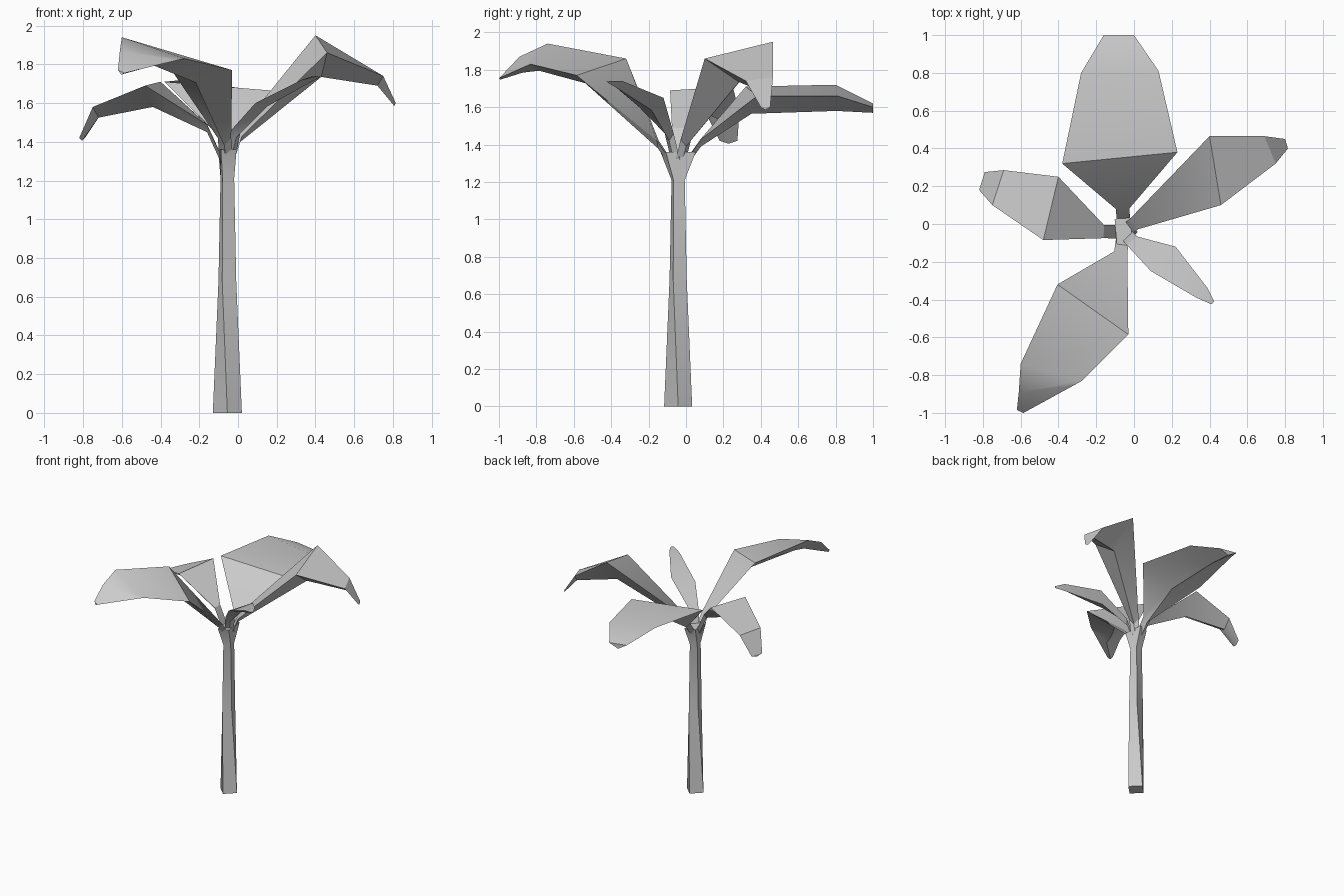
import bpy, bmesh, math
from mathutils import Vector

if "Cube" in bpy.data.objects:
    bpy.data.objects.remove(bpy.data.objects["Cube"])

AXIS = Vector((-0.055, -0.042, 0))   # trunk centre


def loft(name, rings, angle):
    """Skin a list of equal-sized rings into a closed, capped mesh."""
    bm = bmesh.new()
    rows = [[bm.verts.new(p) for p in ring] for ring in rings]
    n = len(rows[0])
    for a, b in zip(rows, rows[1:]):
        for i in range(n):
            j = (i + 1) % n
            bm.faces.new((a[i], a[j], b[j], b[i]))
    bm.faces.new(rows[0][::-1])
    bm.faces.new(rows[-1])
    bmesh.ops.recalc_face_normals(bm, faces=bm.faces)
    mesh = bpy.data.meshes.new(name)
    bm.to_mesh(mesh)
    bm.free()
    obj = bpy.data.objects.new(name, mesh)
    bpy.context.collection.objects.link(obj)
    bpy.ops.object.select_all(action='DESELECT')
    obj.select_set(True)
    bpy.context.view_layer.objects.active = obj
    bpy.ops.object.shade_smooth_by_angle(angle=math.radians(angle))
    return obj


def leaf(name, stem, rows):
    """Flat-topped leaf with a keel below.
    stem: keel point near the trunk; rows: (left xyz, right xyz, keel drop)."""
    stem = Vector(stem)
    d = (stem - AXIS).to_2d().normalized()
    side = Vector((-d.y, d.x, 0))
    root = AXIS + Vector((0, 0, 1.22))
    up = Vector((0, 0, 0.04))
    rings = [[p + side * 0.035 + up, p - side * 0.035 + up, p] for p in (root, stem)]
    for left, right, drop in rows:
        left, right = Vector(left), Vector(right)
        rings.append([left, right, (left + right) / 2 - Vector((0, 0, drop))])
    return loft(name, rings, 30)


# Four-sided tapering, slightly twisted trunk that flares into the crown
trunk = []
for z, rx, ry, turn in [(0, 0.075, 0.075, 0), (0.68, 0.053, 0.053, -30),
                        (1.21, 0.043, 0.043, -35), (1.36, 0.058, 0.115, -35)]:
    angles = [math.radians(turn + 90 * i) for i in range(4)]
    trunk.append([AXIS + Vector((rx * math.cos(a), ry * math.sin(a), z)) for a in angles])
loft("trunk", trunk, 20)

# Five drooping leaves
leaf("back_leaf", (-0.06, 0.08, 1.39), [
    ((-0.38, 0.32, 1.71), (0.23, 0.38, 1.66), 0.12),
    ((-0.28, 0.80, 1.72), (0.13, 0.81, 1.66), 0.11),
    ((-0.16, 1.00, 1.62), (0.00, 1.00, 1.60), 0.04)])
leaf("right_leaf", (0.0, 0.0, 1.39), [
    ((0.40, 0.465, 1.95), (0.46, 0.10, 1.86), 0.17),
    ((0.69, 0.465, 1.76), (0.75, 0.32, 1.74), 0.06),
    ((0.80, 0.45, 1.60), (0.815, 0.40, 1.60), 0.015)])
leaf("left_leaf", (-0.16, -0.04, 1.45), [
    ((-0.48, -0.085, 1.69), (-0.40, 0.25, 1.71), 0.12),
    ((-0.75, 0.10, 1.58), (-0.69, 0.285, 1.57), 0.05),
    ((-0.82, 0.18, 1.42), (-0.79, 0.275, 1.42), 0.015)])
leaf("front_leaf", (-0.07, -0.15, 1.38), [
    ((-0.03, -0.585, 1.77), (-0.405, -0.32, 1.86), 0.11),
    ((-0.275, -0.83, 1.83), (-0.60, -0.74, 1.94), 0.09),
    ((-0.32, -0.855, 1.82), (-0.61, -0.89, 1.87), 0.06),
    ((-0.585, -1.00, 1.755), (-0.62, -0.985, 1.77), 0.015)])
leaf("young_leaf", (-0.01, -0.09, 1.42), [
    ((0.22, -0.12, 1.65), (0.09, -0.25, 1.60), 0.04),
    ((0.39, -0.34, 1.74), (0.33, -0.39, 1.72), 0.03),
    ((0.425, -0.41, 1.74), (0.41, -0.425, 1.74), 0.01)])
